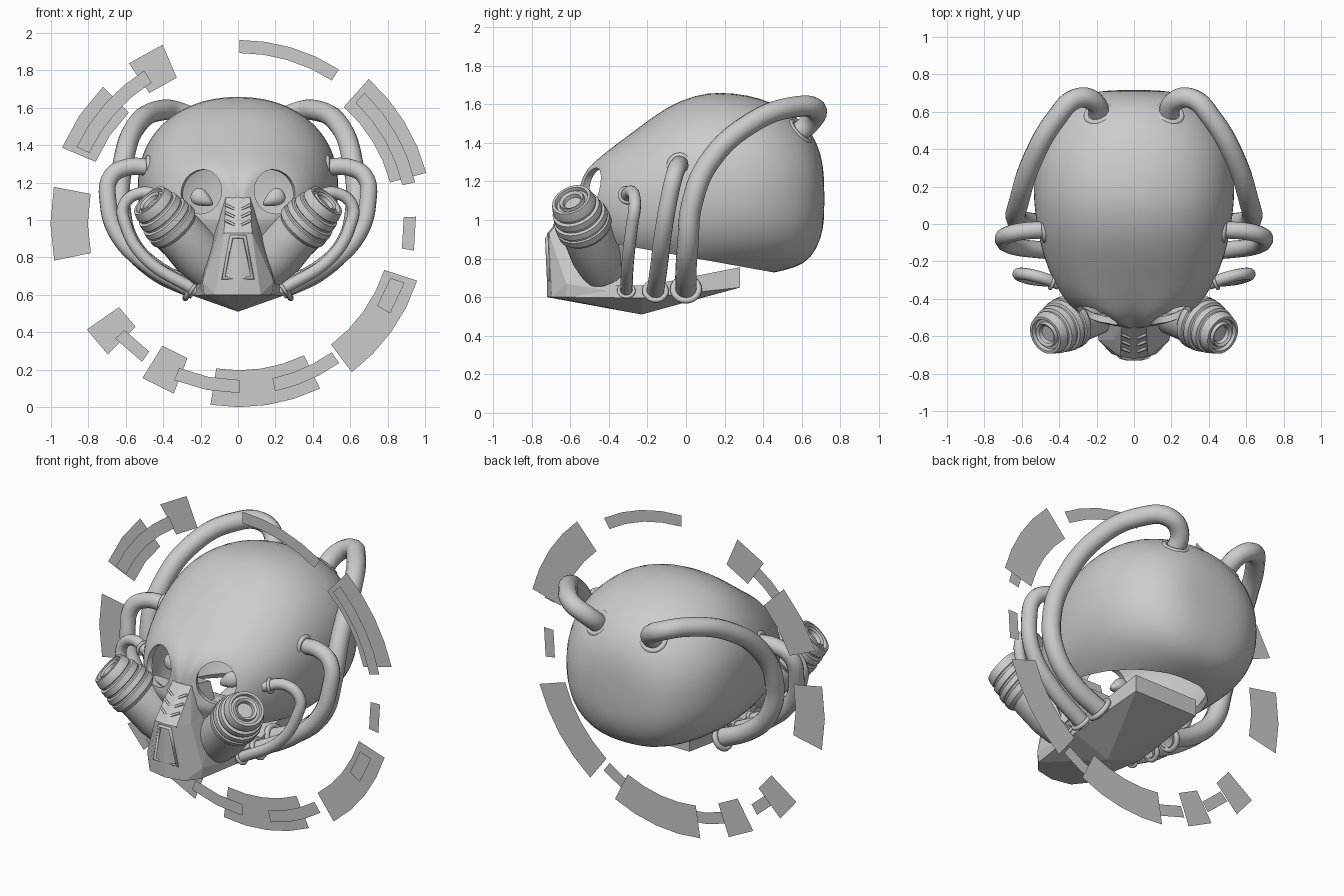
import bpy, bmesh
from math import sin, cos, pi, radians, exp, hypot
from mathutils import Vector, Matrix

if "Cube" in bpy.data.objects:
    bpy.data.objects.remove(bpy.data.objects["Cube"])


def finish(name, bm, smooth=None):
    bmesh.ops.recalc_face_normals(bm, faces=bm.faces)
    me = bpy.data.meshes.new(name)
    bm.to_mesh(me)
    bm.free()
    ob = bpy.data.objects.new(name, me)
    bpy.context.collection.objects.link(ob)
    if smooth:
        shade(ob, smooth)
    return ob


def shade(ob, angle=35):
    bpy.ops.object.select_all(action='DESELECT')
    ob.select_set(True)
    bpy.context.view_layer.objects.active = ob
    bpy.ops.object.shade_smooth_by_angle(angle=radians(angle))


def bake(ob):
    """Replace an object by its evaluated mesh."""
    dg = bpy.context.evaluated_depsgraph_get()
    me = bpy.data.meshes.new_from_object(ob.evaluated_get(dg))
    name = ob.name
    bpy.data.objects.remove(ob)
    new = bpy.data.objects.new(name, me)
    me.name = name
    bpy.context.collection.objects.link(new)
    return new


def skin(bm, rings):
    vs = [[bm.verts.new(p) for p in r] for r in rings]
    n = len(vs[0])
    for a, b in zip(vs, vs[1:]):
        for i in range(n):
            bm.faces.new((a[i], a[(i + 1) % n], b[(i + 1) % n], b[i]))
    bm.faces.new(vs[0])
    bm.faces.new(vs[-1])


def hull(name, half):
    """Convex faceted block from points mirrored across x."""
    bm = bmesh.new()
    for p in {(s * x, y, z) for x, y, z in half for s in (1, -1)}:
        bm.verts.new(p)
    bmesh.ops.convex_hull(bm, input=bm.verts)
    bmesh.ops.dissolve_limit(bm, angle_limit=radians(2), verts=bm.verts, edges=bm.edges)
    return finish(name, bm)


def tube(name, pts, r, cyclic=False, smooth=True):
    cu = bpy.data.curves.new(name, 'CURVE')
    cu.dimensions = '3D'
    cu.bevel_depth, cu.bevel_resolution, cu.resolution_u = r, (4 if smooth else 0), 8
    if smooth:
        sp = cu.splines.new('BEZIER')
        sp.bezier_points.add(len(pts) - 1)
        for b, p in zip(sp.bezier_points, pts):
            b.co = p
            b.handle_left_type = b.handle_right_type = 'AUTO'
    else:
        sp = cu.splines.new('POLY')
        sp.points.add(len(pts) - 1)
        for b, p in zip(sp.points, pts):
            b.co = (*p, 1)
    sp.use_cyclic_u = cyclic
    ob = bpy.data.objects.new(name, cu)
    bpy.context.collection.objects.link(ob)
    ob = bake(ob)
    if smooth:
        shade(ob, 50)
    return ob


# Cranium: lofted cross-sections along y (y, half width, bottom, top)
sections = [(-.54, .05, .92, 1.12), (-.51, .18, .86, 1.24), (-.46, .30, .82, 1.31),
            (-.38, .39, .78, 1.38), (-.25, .46, .74, 1.475), (-.10, .505, .71, 1.59),
            (.05, .53, .70, 1.65), (.17, .54, .70, 1.665), (.32, .535, .71, 1.65),
            (.45, .50, .725, 1.61), (.57, .43, .75, 1.54), (.65, .35, .80, 1.46),
            (.70, .25, .90, 1.35), (.718, .12, 1.0, 1.22)]
N = 40
rings = []
for y, w, zb, zt in sections:
    ring = []
    for i in range(N):
        c, s = cos(2 * pi * i / N), sin(2 * pi * i / N)
        e = 2 / 2.15 if s > 0 else 2 / 2.4
        x = w * abs(c) ** e * (1 if c > 0 else -1)
        z = (zb + zt) / 2 + (zt - zb) / 2 * abs(s) ** e * (1 if s > 0 else -1)
        yy = y
        if y < -.2:  # raised rim round each eye socket
            d = hypot(abs(x) - .18, z - 1.15)
            yy -= .03 * exp(-((d - .15) / .05) ** 2)
        ring.append((x, yy, z))
    rings.append(ring)
bm = bmesh.new()
skin(bm, rings)
bmesh.ops.recalc_face_normals(bm, faces=bm.faces)
bmesh.ops.bisect_plane(bm, geom=bm.verts[:] + bm.edges[:] + bm.faces[:], plane_co=(0, 0, .81),
                       plane_no=(0, .18, 1), clear_inner=True)
skull = finish("cranium", bm)
m = skull.modifiers.new("sub", 'SUBSURF')
m.levels = m.render_levels = 1
m = skull.modifiers.new("shell", 'SOLIDIFY')
m.thickness, m.offset = .035, -1
cutters = []
for s in (1, -1):
    bm = bmesh.new()
    bmesh.ops.create_uvsphere(bm, u_segments=28, v_segments=18, radius=1)
    bm.transform(Matrix.Translation((s * .185, -.46, 1.15)) @ Matrix.Rotation(s * radians(18), 4, 'Z')
                 @ Matrix.Diagonal((.118, .26, .12, 1)))
    c = finish("socket_cutter", bm)
    c.hide_render = True
    cutters.append(c)
    m = skull.modifiers.new("socket", 'BOOLEAN')
    m.operation, m.object, m.solver = 'DIFFERENCE', c, 'EXACT'
skull = bake(skull)
for c in cutters:
    bpy.data.objects.remove(c)
shade(skull, 40)

# Faceted snout, chin, rear jaw plate and the cheek block behind the canisters
hull("snout_lower", [(0, -.72, .60), (.12, -.695, .60), (.18, -.62, .60), (.19, -.62, .67), (.22, -.32, .62),
                     (.075, -.71, .93), (0, -.72, .93), (.11, -.62, .93), (.14, -.40, .93)])
hull("snout_bridge", [(0, -.72, .93), (.075, -.71, .93), (.11, -.62, .93), (.14, -.40, .93),
                      (.065, -.55, 1.12), (0, -.56, 1.12), (.075, -.50, 1.12), (.09, -.40, 1.10)])
mid = [(0, -.23, .51), (.24, -.23, .595), (.24, -.20, .66)]
hull("chin", mid + [(0, -.72, .60), (.12, -.695, .60), (.18, -.62, .60), (.18, -.60, .66)])
hull("jaw_plate", mid + [(.22, .28, .65), (.22, .28, .755)])
hull("cheek_block", [(.10, -.52, 1.0), (.10, -.48, .68), (.34, -.38, .98), (.36, -.29, .86), (.20, -.36, .68),
                     (.10, -.35, .70), (.10, -.38, 1.0), (.36, -.30, .98)])

# Snout trim: triangular vent frame and chevron slits
tube("vent_frame", [(-.035, -.718, .91), (.035, -.718, .91), (.078, -.708, .69), (-.078, -.708, .69)],
     .013, True, False)
for s in (1, -1):
    for i in range(3):
        z = .985 + i * .042
        y = -.722 + (z - .93) * .86
        tube("nose_slit", [(s * .018, y - .008, z - .012), (s * .066, y + .01, z + .012)], .008, False, False)

# Filter canisters: (distance from tip, radius) lathe profile
profile = [(.03, .045), (.01, .05), (0, .065), (.02, .07), (.02, .085), (0, .09), (0, .105), (.03, .115), (.05, .118),
           (.055, .112), (.065, .112), (.07, .128), (.105, .132), (.11, .126), (.12, .126), (.125, .14),
           (.155, .145), (.16, .138), (.17, .138), (.175, .146), (.21, .146), (.23, .13), (.40, .14), (.52, .125)]
hoses = [("rear_hose", .055, [(.18, .56, 1.43), (.215, .655, 1.52), (.31, .67, 1.575), (.42, .56, 1.585),
                              (.54, .35, 1.51), (.615, .12, 1.30), (.63, .03, 1.08), (.58, .01, .88),
                              (.45, 0, .74), (.23, 0, .63)]),
         ("side_hose", .046, [(.44, -.03, 1.28), (.60, -.04, 1.28), (.68, -.06, 1.23), (.695, -.09, 1.10),
                              (.64, -.12, .92), (.48, -.14, .76), (.23, -.16, .62)]),
         ("front_hose", .032, [(.40, -.32, 1.12), (.52, -.28, 1.145), (.61, -.265, 1.08), (.60, -.28, .97),
                               (.50, -.30, .80), (.22, -.31, .62)])]
for s in (1, -1):
    tip, base = Vector((s * .475, -.595, 1.105)), Vector((s * .17, -.43, .77))
    q = (base - tip).to_track_quat('Z', 'Y')
    bm = bmesh.new()
    skin(bm, [[tip + q @ Vector((r * cos(2 * pi * i / 32), r * sin(2 * pi * i / 32), t)) for i in range(32)]
              for t, r in profile])
    finish("filter_canister", bm, 30)

    # Eye lens inside the socket, tapering inward and down
    bm = bmesh.new()
    bmesh.ops.create_uvsphere(bm, u_segments=20, v_segments=12, radius=1)
    for v in bm.verts:
        v.co.z *= 1 + .5 * v.co.x
    bm.transform(Matrix.Translation((s * .19, -.36, 1.115)) @ Matrix.Rotation(s * radians(-30), 4, 'Y')
                 @ Matrix.Diagonal((s * .065, .04, .042, 1)))
    finish("eye_lens", bm, 40)

    # Hoses with a collar at each end
    for name, r, pts in hoses:
        p = [Vector((s * x, y, z)) for x, y, z in pts]
        tube(name, p, r)
        for a, b, off in ((p[0], p[1], .04), (p[-1], p[-2], .025)):
            d = (b - a).normalized()
            bpy.ops.mesh.primitive_torus_add(location=a + d * off, major_radius=r * 1.2, minor_radius=r * .3,
                                             major_segments=24, minor_segments=8,
                                             rotation=d.to_track_quat('Z', 'Y').to_euler())
            bpy.context.object.name = name + "_collar"
            shade(bpy.context.object, 60)

# Broken halo of flat arc plates: (inner radius, outer radius, start, end)
plates = [(.835, 1.035, 15, 48), (.815, 1.0, -53, -18), (.788, .985, -99, -64), (.775, .978, -122, -111),
          (.785, .995, -145, -135), (.81, 1.01, 169, 191.5), (.835, 1.03, 135, 157), (.845, 1.037, 113.3, 124.7)]
strips = [(.908, .978, 57, 90), (.88, .945, -9, 2), (.895, .965, 13, 46), (.86, .94, -31, -20),
          (.85, .92, -78, -54.5), (.84, .91, -112.5, -90), (.84, .907, -137, -125), (.885, .96, 122, 155)]
for name, group, y in (("halo_plate", plates, .07), ("halo_strip", strips, .035)):
    for r0, r1, a0, a1 in group:
        n = max(1, round((a1 - a0) / 9))
        bm = bmesh.new()
        rows = []
        for i in range(n + 1):
            a = radians(a0 + (a1 - a0) * i / n)
            rows.append([bm.verts.new((.007 + r * cos(a), y, .985 + r * sin(a))) for r in (r0, r1)])
        for a, b in zip(rows, rows[1:]):
            bm.faces.new((a[0], a[1], b[1], b[0]))
        finish(name, bm)
